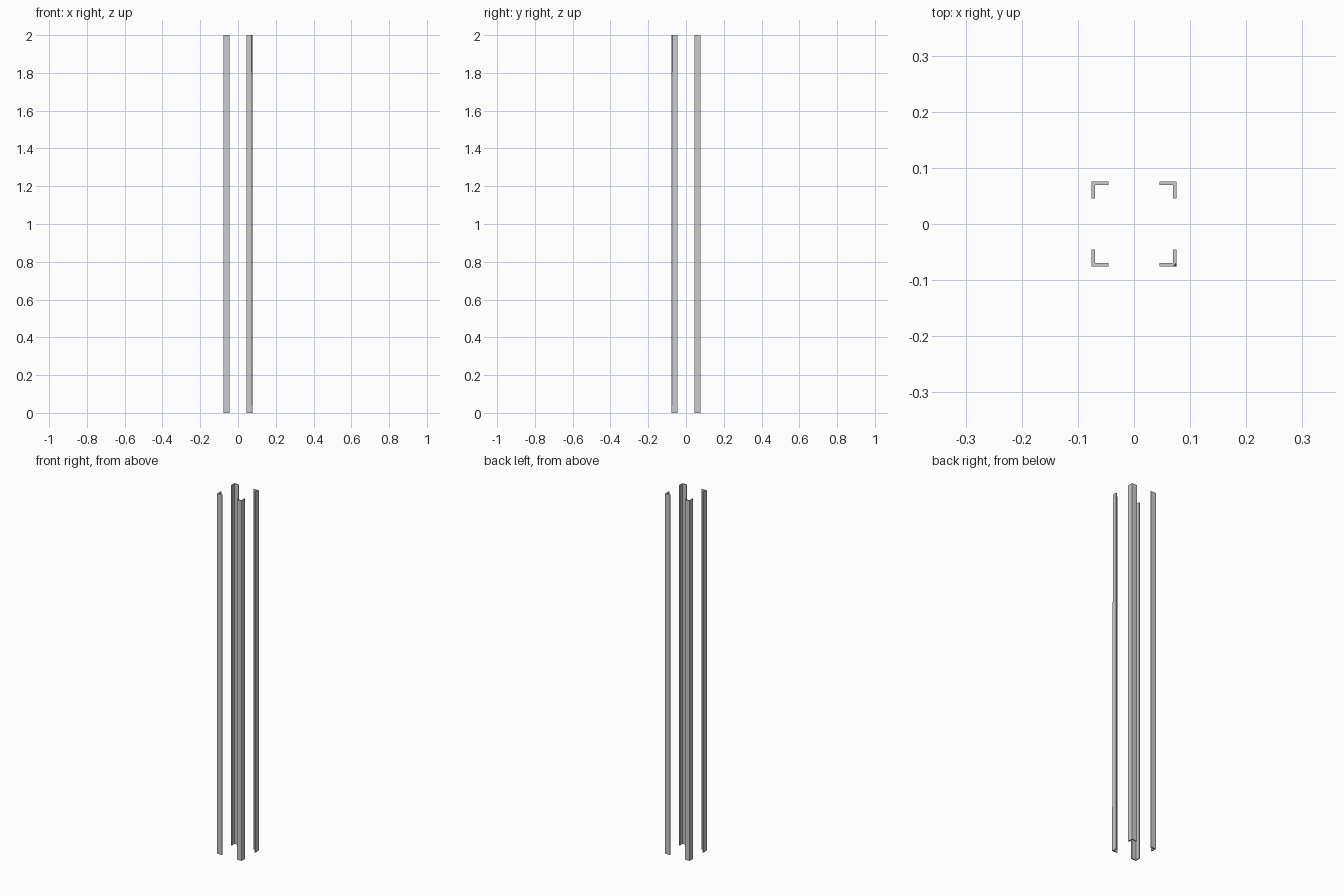
import bpy, bmesh

if "Cube" in bpy.data.objects:
    bpy.data.objects.remove(bpy.data.objects["Cube"])

OUT, LEG, THICK, HEIGHT = 0.0755, 0.03, 0.0058, 2.0


def angle_bar(name, sx, sy, corner_inset=0.0):
    """Upright L-section bar; corner_inset pulls in the outer corner at the top."""
    a, b, c = OUT, OUT - THICK, OUT - LEG
    # a tapered bar gets extra edges so that only its corner strip slopes
    profile = [(a, a), (b, a), (c, a), (c, b), (b, b), (b, c), (a, c), (a, b)]
    if not corner_inset:
        profile = [p for p in profile if p not in ((b, a), (a, b))]
    bm = bmesh.new()
    base = bm.faces.new([bm.verts.new((x * sx, y * sy, 0)) for x, y in profile])
    result = bmesh.ops.extrude_face_region(bm, geom=[base], use_keep_orig=True)
    top = [v for v in result["geom"] if isinstance(v, bmesh.types.BMVert)]
    bmesh.ops.translate(bm, verts=top, vec=(0, 0, HEIGHT))
    corner = max(top, key=lambda v: v.co.x * sx + v.co.y * sy)
    corner.co.x -= sx * corner_inset
    corner.co.y -= sy * corner_inset
    bmesh.ops.recalc_face_normals(bm, faces=bm.faces[:])
    mesh = bpy.data.meshes.new(name)
    bm.to_mesh(mesh)
    bm.free()
    bpy.context.collection.objects.link(bpy.data.objects.new(name, mesh))


# Four corner angle bars; the front right one tapers slightly at its top corner
for side, sx in (("left", -1), ("right", 1)):
    for end, sy in (("front", -1), ("back", 1)):
        inset = 0.003 if (side, end) == ("right", "front") else 0.0
        angle_bar(f"{end}_{side}_angle_bar", sx, sy, inset)
